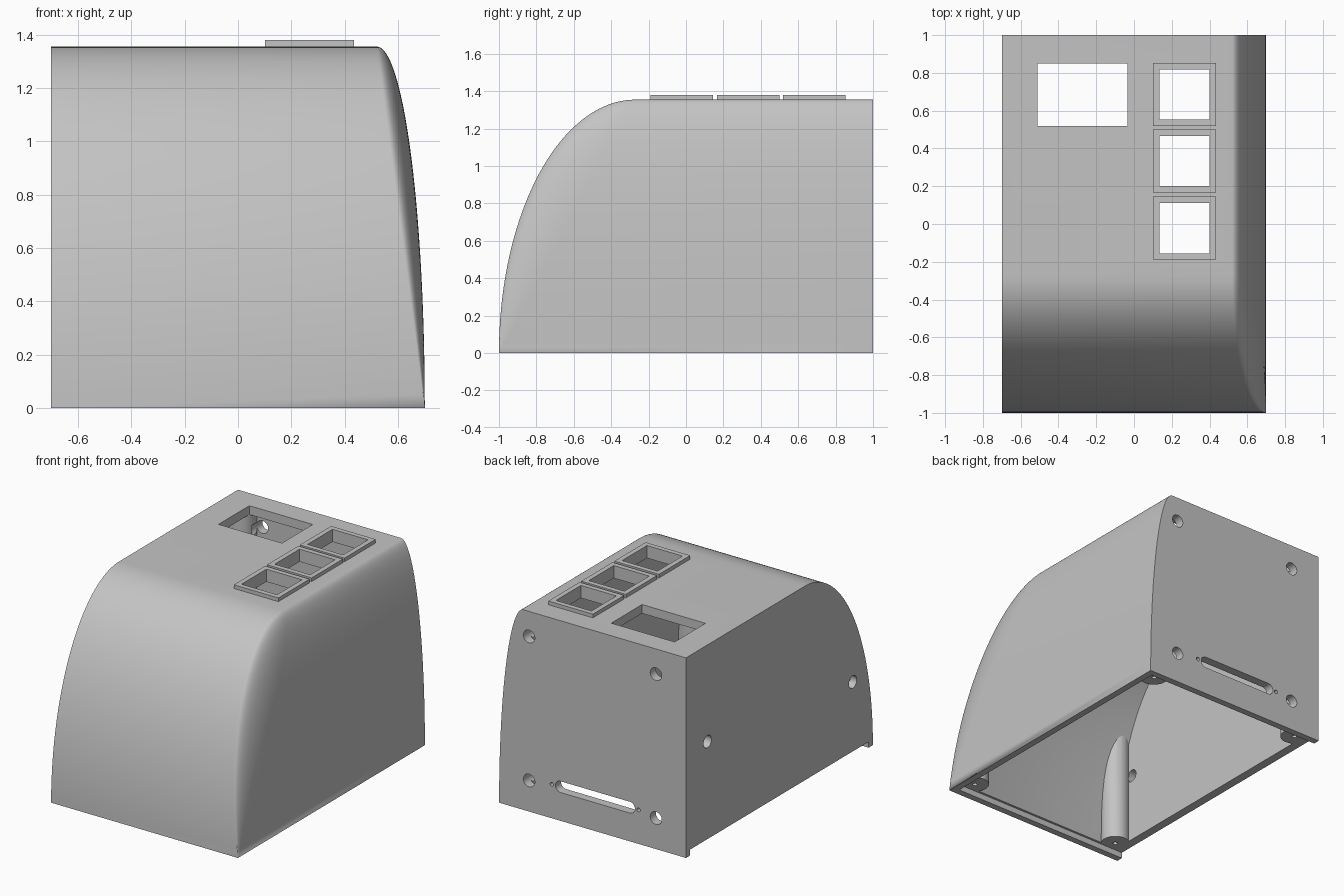
import bpy, bmesh
from math import sin, cos, pi, radians
from mathutils import Matrix

old = bpy.data.objects.get("Cube")
if old:
    bpy.data.objects.remove(old)

grey = bpy.data.materials.new("light grey plastic")
grey.use_nodes = True
COLOUR = (0.55, 0.55, 0.55, 1)
grey.diffuse_color = COLOUR
grey.node_tree.nodes["Principled BSDF"].inputs["Base Color"].default_value = COLOUR

HALF_X, HALF_Y, HEIGHT = 0.7, 1.0, 1.355
CURVE_X, CURVE_Y = 0.52, -0.27      # where the flat top starts to bend down
WALL, RIM, RECESS = 0.06, 0.045, 0.04


def make(name, bm):
    bmesh.ops.recalc_face_normals(bm, faces=bm.faces)
    mesh = bpy.data.meshes.new(name)
    bm.to_mesh(mesh)
    bm.free()
    mesh.materials.append(grey)
    obj = bpy.data.objects.new(name, mesh)
    bpy.context.collection.objects.link(obj)
    return obj


def box(name, lo, hi):
    bm = bmesh.new()
    size = [b - a for a, b in zip(lo, hi)]
    mid = [(a + b) / 2 for a, b in zip(lo, hi)]
    bmesh.ops.create_cube(bm, size=1, matrix=Matrix.Translation(mid) @ Matrix.Diagonal((*size, 1)))
    return make(name, bm)


def rod(name, centre, radius, length, axis="Z", sides=32):
    bm = bmesh.new()
    turn = {"X": Matrix.Rotation(pi / 2, 4, "Y"), "Y": Matrix.Rotation(pi / 2, 4, "X"),
            "Z": Matrix.Identity(4)}[axis]
    bmesh.ops.create_cone(bm, cap_ends=True, segments=sides, radius1=radius, radius2=radius,
                          depth=length, matrix=Matrix.Translation(centre) @ turn)
    return make(name, bm)


def combine(obj, tool, operation="DIFFERENCE"):
    mod = obj.modifiers.new("cut", "BOOLEAN")
    mod.operation, mod.object, mod.solver = operation, tool, "EXACT"
    bpy.context.view_layer.objects.active = obj
    bpy.ops.object.modifier_apply(modifier=mod.name)
    bpy.data.objects.remove(tool)


def smooth(obj):
    bpy.ops.object.select_all(action="DESELECT")
    obj.select_set(True)
    bpy.context.view_layer.objects.active = obj
    bpy.ops.object.shade_smooth_by_angle(angle=radians(30))


def hood(name, inset, drop=0.0, levels=40, arc=14):
    """Elliptical front and left side, blended by a corner that sharpens downwards."""
    ax = HALF_X - CURVE_X - inset
    by = HALF_Y + CURVE_Y - inset
    top, back, flat = HEIGHT - inset, HALF_Y - inset, inset - HALF_X
    bm = bmesh.new()
    rings = []
    heights = [pi / 2 * i / levels for i in range(levels + 1)]
    for k, t in enumerate(([0] if drop else []) + heights):
        z = -drop if drop and k == 0 else top * sin(t)
        x, y = CURVE_X + ax * cos(t), CURVE_Y - by * cos(t)
        blend = max(cos(t) + sin(t) - 1, 0)
        a, b = ax * blend, by * blend
        pts = [(flat, back), (flat, y)]
        for j in range(arc + 1):
            s = pi / 2 * j / arc
            pts.append((x - a + a * sin(s), y + b - b * cos(s)))
        pts.append((x, back))
        rings.append([bm.verts.new((px, py, z)) for px, py in pts])
    for low, high in zip(rings, rings[1:]):
        for i in range(len(low)):
            j = (i + 1) % len(low)
            bm.faces.new((low[i], low[j], high[j], high[i]))
    bm.faces.new(rings[0])
    bm.faces.new(rings[-1])
    bmesh.ops.remove_doubles(bm, verts=bm.verts, dist=0.00005)
    return make(name, bm)


# Hollow shell
shell = hood("shell", 0)
combine(shell, hood("cavity", WALL, drop=0.1))

# Recess for a sliding base plate, open on the flat side
combine(shell, box("plate_recess", (-0.8, RIM - HALF_Y, -0.1), (HALF_X - RIM, HALF_Y - RIM, RECESS)))

# Display window in the top
combine(shell, box("window_cut", (-0.51, 0.52, 1.2), (-0.035, 0.85, 1.5)))

# Three raised button frames with openings through the top
for n, y in enumerate((-0.022, 0.333, 0.685)):
    def square(name, half, z0, z1):
        return box(name, (0.268 - half, y - half, z0), (0.268 + half, y + half, z1))
    combine(shell, square("button_cut", 0.133, 1.2, 1.5))
    frame = square(f"button_frame_{n + 1}", 0.167, HEIGHT - 0.001, 1.38)
    combine(frame, square("frame_cut", 0.133, 1.2, 1.5))

# Screw holes and connector slot in the back
for x in (-0.475, 0.475):
    for z in (0.21, 1.185):
        combine(shell, rod("screw_cut", (x, 0.97, z), 0.043, 0.2, "Y"))
for x in (-0.345, 0.305):
    combine(shell, rod("pin_cut", (x, 0.97, 0.23), 0.013, 0.2, "Y", 16))
slot = box("slot_cut", (-0.28, 0.87, 0.192), (0.24, 1.07, 0.268))
for x in (-0.28, 0.24):
    combine(slot, rod("slot_end", (x, 0.97, 0.23), 0.038, 0.2, "Y"), "UNION")
combine(shell, slot)

# Holes in the flat side
for y, z in ((0.77, 0.70), (-0.785, 0.51)):
    combine(shell, rod("side_cut", (-0.68, y, z), 0.042, 0.2, "X"))
smooth(shell)

# Corner posts, trimmed by the shell, with screw holes underneath
for x, side in ((-0.59, "right"), (0.58, "left")):
    for y, end in ((-0.89, "front"), (0.89, "back")):
        post = rod(f"{end}_{side}_post", (x, y, RECESS + 0.75), 0.09, 1.5)
        combine(post, hood("trim", WALL / 2), "INTERSECT")
        combine(post, rod("post_cut", (x, y, 0.1), 0.015, 0.3, sides=16))
        # keep the screw passages through the back wall clear
        if end == "back":
            for z in (0.21, 1.185):
                combine(post, rod("clearance", (0.475 if x > 0 else -0.475, 0.97, z), 0.043, 0.2, "Y"))
        smooth(post)
